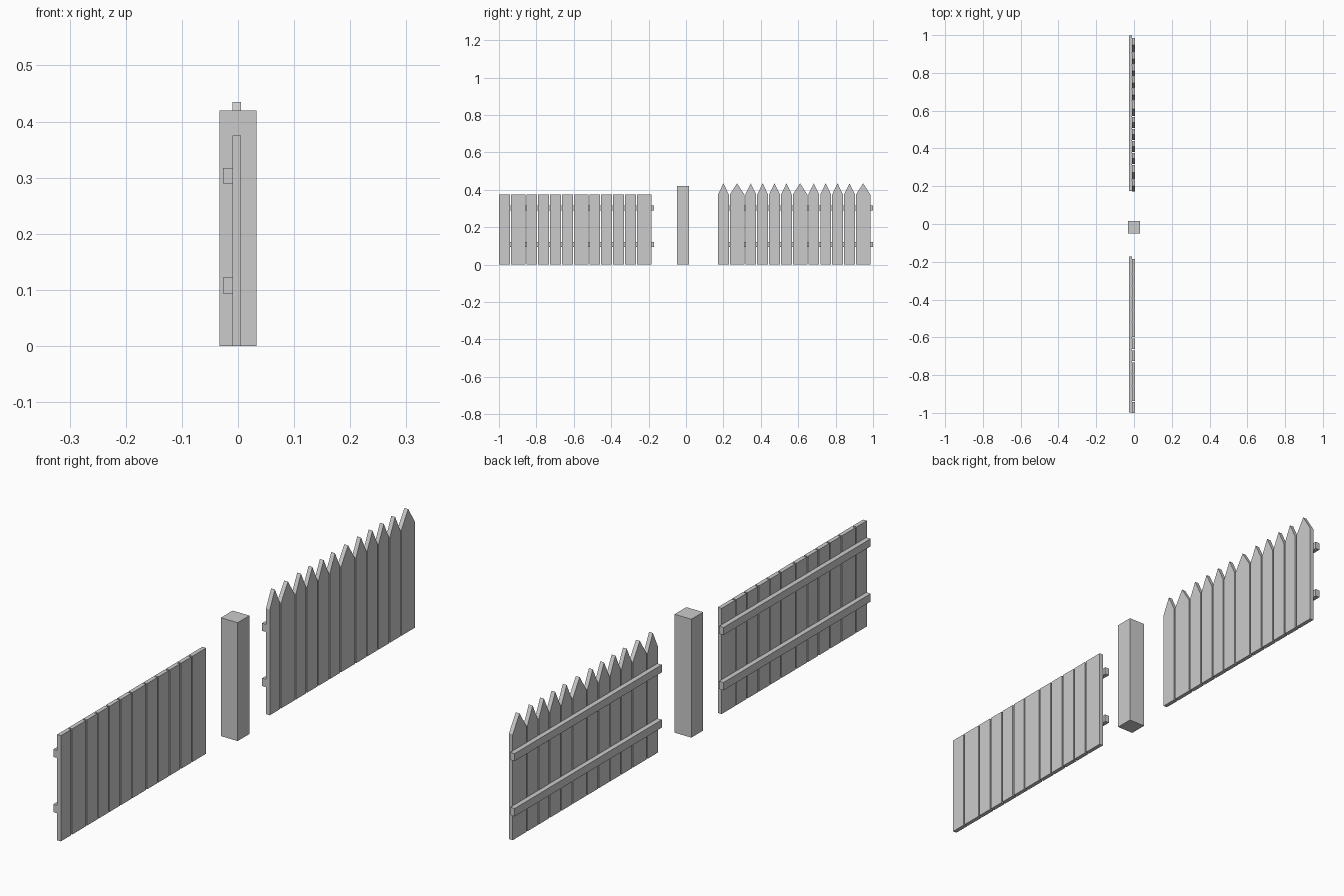
import bpy
import bmesh

cube = bpy.data.objects.get("Cube")
if cube:
    bpy.data.objects.remove(cube, do_unlink=True)

grey = bpy.data.materials.new("plain grey")
grey.use_nodes = True
grey.diffuse_color = (0.6, 0.6, 0.6, 1)
grey.node_tree.nodes["Principled BSDF"].inputs["Base Color"].default_value = (0.6, 0.6, 0.6, 1)


def extrude_profile(name, profile, x0, x1):
    """Extrude a (y, z) outline from x0 to x1."""
    bm = bmesh.new()
    face = bm.faces.new([bm.verts.new((x0, y, z)) for y, z in profile])
    grown = bmesh.ops.extrude_face_region(bm, geom=[face])["geom"]
    verts = [v for v in grown if isinstance(v, bmesh.types.BMVert)]
    bmesh.ops.translate(bm, verts=verts, vec=(x1 - x0, 0, 0))
    bmesh.ops.recalc_face_normals(bm, faces=bm.faces)
    mesh = bpy.data.meshes.new(name)
    bm.to_mesh(mesh)
    bm.free()
    mesh.materials.append(grey)
    obj = bpy.data.objects.new(name, mesh)
    bpy.context.collection.objects.link(obj)
    return obj


def rectangle(y0, y1, z0, z1):
    return [(y0, z0), (y1, z0), (y1, z1), (y0, z1)]


NARROW, WIDE, GAP = 0.058, 0.077, 0.0056
SHOULDER, TIP = 0.375, 0.435


def fence_panel(name, start, pointed):
    # Upright boards: every fifth one is wide
    y = start
    for i in range(12):
        width = WIDE if i % 5 == 1 else NARROW
        outline = rectangle(y, y + width, 0, SHOULDER)
        if pointed:
            outline.insert(3, (y + width / 2, TIP))
        extrude_profile(f"{name}_board_{i + 1}", outline, -0.01, 0.005)
        y += width + GAP
    # Two rails behind the boards, running past the far end
    for label, z0, z1 in (("lower", 0.094, 0.122), ("upper", 0.29, 0.317)):
        extrude_profile(f"{name}_{label}_rail",
                        rectangle(start + 0.003, start + 0.828, z0, z1), -0.027, -0.01)


fence_panel("flat_fence", -1.0, False)
fence_panel("picket_fence", 0.171, True)

# Free-standing square post
extrude_profile("fence_post", rectangle(-0.049, 0.017, 0, 0.42), -0.033, 0.033)
